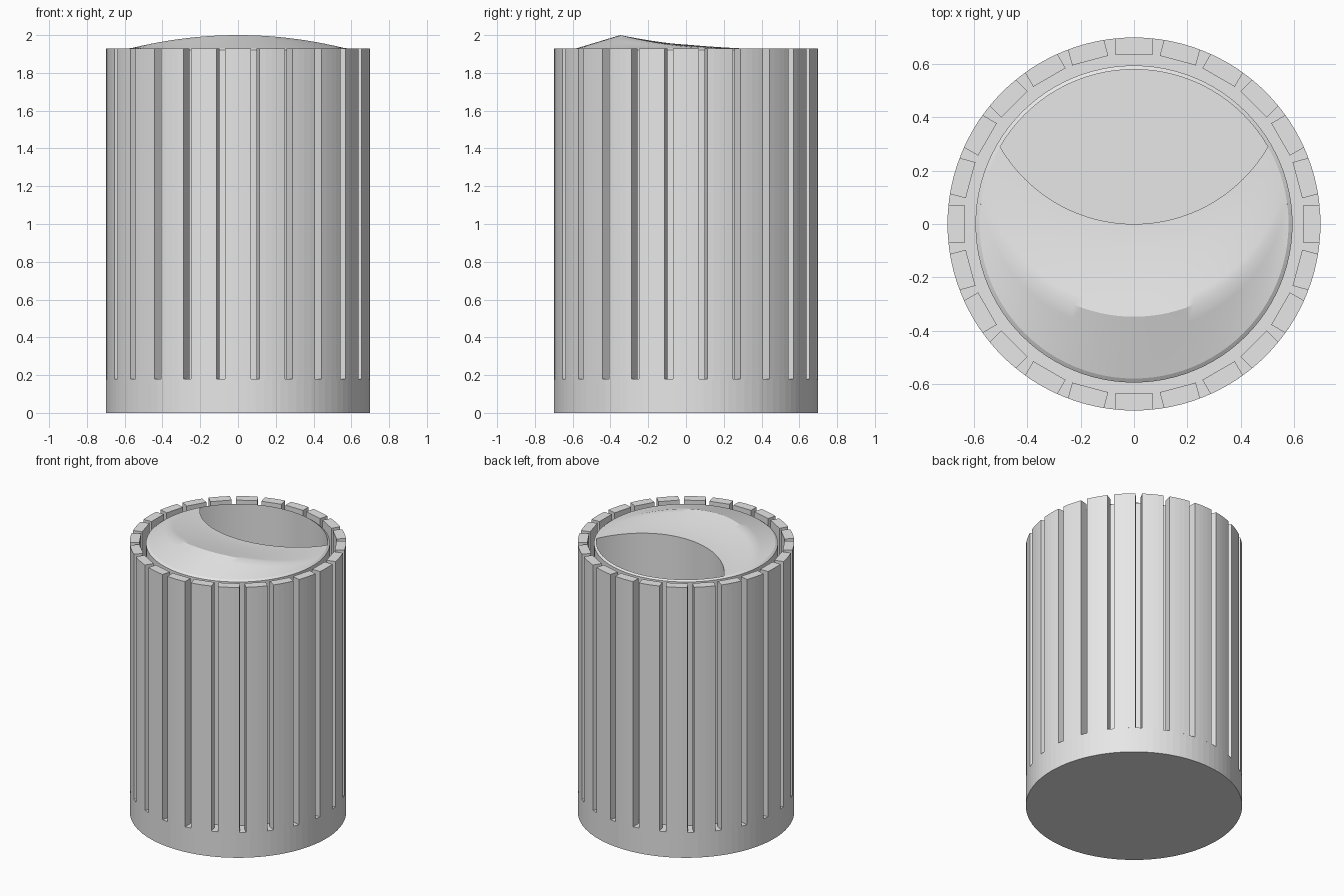
import bpy, bmesh
from math import sin, cos, asin, pi, radians

if "Cube" in bpy.data.objects:
    bpy.data.objects.remove(bpy.data.objects["Cube"], do_unlink=True)

OUTER, RIB_IN, CORE, BORE = 0.70, 0.635, 0.595, 0.58
FLOOR, TOP, PEAK = 0.18, 1.93, 2.0
RIDGE = 0.232          # shift of the ridge arc from the axis
RIBS, SEG = 24, 96

grey = bpy.data.materials.new("light_grey")
grey.use_nodes = True
grey.diffuse_color = (0.8, 0.8, 0.8, 1)
grey.node_tree.nodes["Principled BSDF"].inputs["Base Color"].default_value = (0.8, 0.8, 0.8, 1)


def finish(bm, name, smooth=False):
    bmesh.ops.recalc_face_normals(bm, faces=bm.faces)
    mesh = bpy.data.meshes.new(name)
    bm.to_mesh(mesh)
    bm.free()
    mesh.materials.append(grey)
    ob = bpy.data.objects.new(name, mesh)
    bpy.context.collection.objects.link(ob)
    if smooth:
        bpy.ops.object.select_all(action="DESELECT")
        ob.select_set(True)
        bpy.context.view_layer.objects.active = ob
        bpy.ops.object.shade_smooth_by_angle(angle=radians(25))
    return ob


def bridge(bm, a, b, closed=False):
    n = len(a)
    for i in range(n if closed else n - 1):
        j = (i + 1) % n
        bm.faces.new((a[i], a[j], b[j], b[i]))


def ring(bm, r, z):
    return [bm.verts.new((r * cos(2 * pi * i / SEG), r * sin(2 * pi * i / SEG), z))
            for i in range(SEG)]


# Solid round base
bm = bmesh.new()
low, high = ring(bm, OUTER, 0), ring(bm, OUTER, FLOOR)
bridge(bm, low, high, True)
bm.faces.new(low)
bm.faces.new(high)
finish(bm, "base")

# Standing grip ribs: parallel sides, flat back, curved front
half = 0.07
edge = asin(half / OUTER)
profile = [(RIB_IN, -half)]
profile += [(OUTER * cos(edge * k / 2), OUTER * sin(edge * k / 2)) for k in range(-2, 3)]
profile += [(RIB_IN, half)]
bm = bmesh.new()
for r in range(RIBS):
    c, s = cos(2 * pi * r / RIBS), sin(2 * pi * r / RIBS)
    low, high = [[bm.verts.new((x * c - y * s, x * s + y * c, z)) for x, y in profile]
                 for z in (FLOOR, TOP)]
    bridge(bm, low, high, True)
    bm.faces.new(low)
    bm.faces.new(high)
finish(bm, "grip_ribs")

# Inner sleeve with a narrow bevelled rim
bm = bmesh.new()
rings = [ring(bm, r, z) for r, z in ((CORE, FLOOR), (CORE, TOP - 0.01), (BORE, TOP))]
for a, b in zip(rings, rings[1:]):
    bridge(bm, a, b, True)
finish(bm, "inner_sleeve", True)


# Scooped top: arcs of the bore circle shifted backwards, raised to a ridge
def crest(d):
    if d <= RIDGE:
        return (PEAK - TOP) * d / RIDGE
    t = (d - RIDGE) / (BORE - RIDGE)
    return 0.02 + (PEAK - TOP - 0.02) * (1 - t) ** 1.4


def arc(bm, d, n=48):
    beta = asin(d / 2 / BORE)
    end_x = BORE * cos(beta)
    row = []
    for i in range(n + 1):
        a = pi + beta + (pi - 2 * beta) * i / n
        x = BORE * cos(a)
        z = TOP + crest(d) * max(0, 1 - (x / end_x) ** 2)
        row.append(bm.verts.new((x, d + BORE * sin(a), z)))
    return row


bm = bmesh.new()
shifts = [RIDGE * k / 4 for k in range(4)]
shifts += [RIDGE + (BORE - RIDGE) * k / 8 for k in range(9)]
rows = [arc(bm, d) for d in shifts]
for a, b in zip(rows, rows[1:]):
    bridge(bm, a, b)

# Deep opening behind the scoop, with its walls and floor
back = [bm.verts.new((BORE * cos(a), BORE * sin(a), TOP))
        for a in (pi / 6 + 2 * pi / 3 * k / 32 for k in range(1, 32))]
mouth = rows[-1] + back
bottom = [bm.verts.new((v.co.x, v.co.y, FLOOR + 0.005)) for v in mouth]
bridge(bm, mouth, bottom, True)
bm.faces.new(bottom)
bmesh.ops.recalc_face_normals(bm, faces=bm.faces)
finish(bm, "scooped_top", True)
